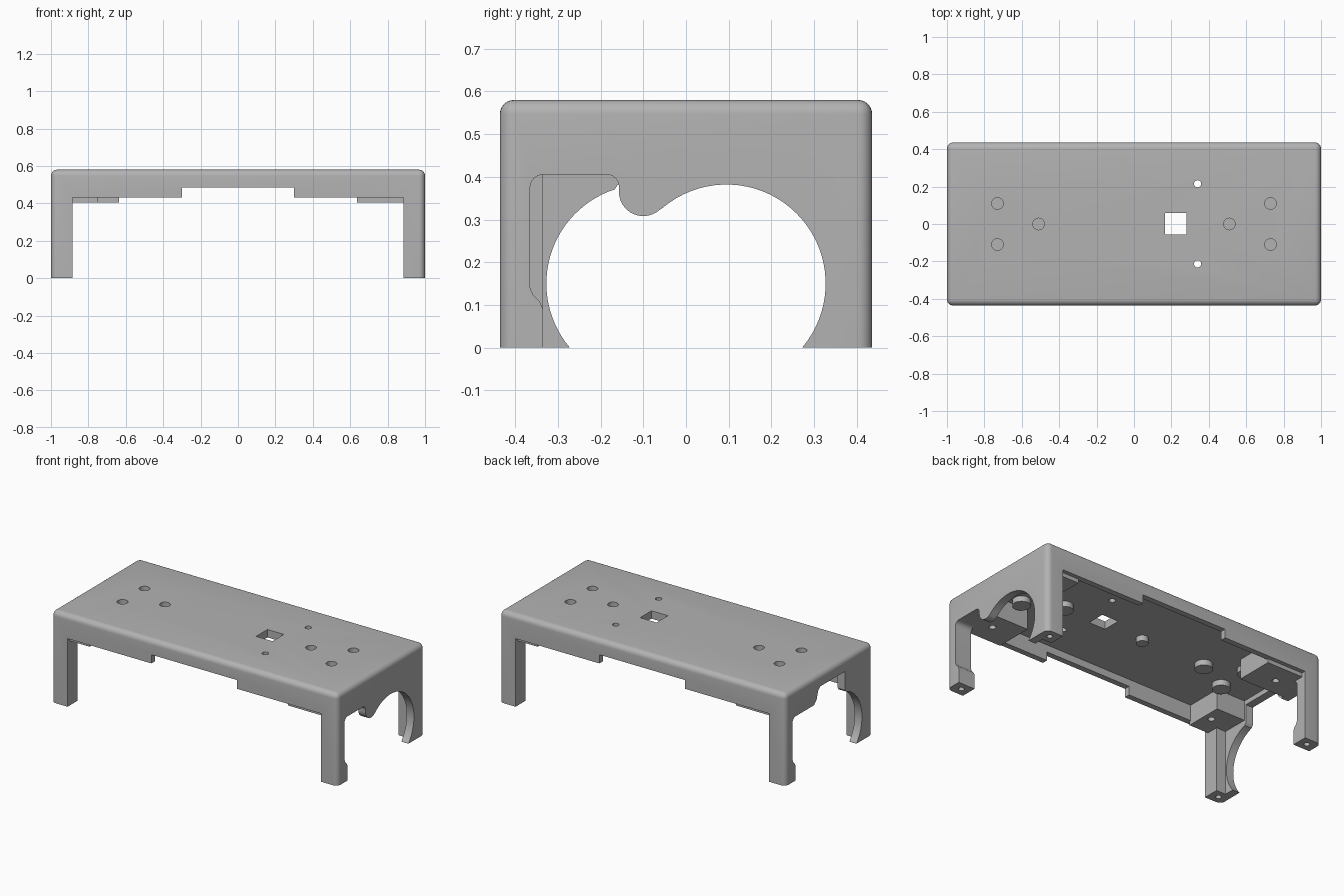
import bpy, bmesh, math
from mathutils import Matrix

cube = bpy.data.objects.get("Cube")
if cube:
    bpy.data.objects.remove(cube)

grey = bpy.data.materials.new("mid_grey")
grey.use_nodes = True
grey.diffuse_color = (0.45, 0.45, 0.45, 1)
grey.node_tree.nodes["Principled BSDF"].inputs["Base Color"].default_value = (0.45, 0.45, 0.45, 1)


def make(name, bm):
    bmesh.ops.recalc_face_normals(bm, faces=bm.faces)
    mesh = bpy.data.meshes.new(name)
    bm.to_mesh(mesh)
    bm.free()
    mesh.materials.append(grey)
    ob = bpy.data.objects.new(name, mesh)
    bpy.context.collection.objects.link(ob)
    return ob


def box(name, x, y, z):
    bm = bmesh.new()
    size = [b - a for a, b in (x, y, z)]
    mid = [(a + b) / 2 for a, b in (x, y, z)]
    bmesh.ops.create_cube(bm, size=1, matrix=Matrix.Translation(mid) @ Matrix.Diagonal((*size, 1)))
    return make(name, bm)


def cylinder(name, x, y, z, r):
    bm = bmesh.new()
    bmesh.ops.create_cone(bm, cap_ends=True, segments=32, radius1=r, radius2=r, depth=z[1] - z[0],
                          matrix=Matrix.Translation((x, y, sum(z) / 2)))
    return make(name, bm)


def arc(cy, cz, r, a0, a1, n):
    angles = [math.radians(a0 + (a1 - a0) * i / n) for i in range(n + 1)]
    return [(cy + r * math.cos(a), cz + r * math.sin(a)) for a in angles]


def end_cutter(profile, side):
    # Extrude a side profile through one end wall; the left end is turned half round
    bm = bmesh.new()
    face = bm.faces.new([bm.verts.new((side * 0.88, side * y, z)) for y, z in profile])
    ext = bmesh.ops.extrude_face_region(bm, geom=[face])
    for v in ext["geom"]:
        if isinstance(v, bmesh.types.BMVert):
            v.co.x = side * 1.1
    return make("end_cutter", bm)


def boolean(ob, tool, operation="DIFFERENCE"):
    mod = ob.modifiers.new("cut", "BOOLEAN")
    mod.operation = operation
    mod.solver = "EXACT"
    mod.object = tool
    bpy.context.view_layer.objects.active = ob
    bpy.ops.object.modifier_apply(modifier=mod.name)
    bpy.data.objects.remove(tool)


# Outer shell with rounded top and corners
cover = box("cover_shell", (-1, 1), (-0.436, 0.436), (0, 0.58))
bm = bmesh.new()
bm.from_mesh(cover.data)
edges = [e for e in bm.edges if max(v.co.z for v in e.verts) > 0.1]
bmesh.ops.bevel(bm, geom=edges, offset=0.033, segments=6, profile=0.5, affect="EDGES")
bm.to_mesh(cover.data)
bm.free()

# Hollow interior, leaving a solid post in each corner
boolean(cover, box("cavity", (-0.885, 0.885), (-0.40, 0.40), (-0.1, 0.53)))
boolean(cover, box("cavity", (-0.95, 0.95), (-0.335, 0.335), (-0.1, 0.53)))

# Long-side skirts with a raised centre
boolean(cover, box("skirt_cut", (-0.885, 0.885), (-0.6, 0.6), (-0.1, 0.43)))
boolean(cover, box("skirt_notch", (-0.3, 0.3), (-0.6, 0.6), (-0.1, 0.485)))

# End openings: a large round arch beside a rounded slot
slot = (arc(-0.335, 0.375, 0.03, 90, 180, 6)
        + [(-0.365, 0.14), (-0.357, 0.122), (-0.342, 0.108), (-0.335, 0.09), (-0.335, -0.1)])
foot = [(0.272, -0.1)]
right = (foot + arc(0.095, 0.15, 0.232, -40, 130, 36) + arc(-0.1, 0.365, 0.057, -50, -180, 16)
         + arc(-0.185, 0.377, 0.028, 0, 90, 6) + slot)
left = (foot + arc(0.095, 0.15, 0.232, -40, 72, 28) + [(0.157, 0.385), (0.157, 0.5), (-0.09, 0.5)]
        + [(-0.11, 0.48), (-0.125, 0.43), (-0.15, 0.405)] + slot)
boolean(cover, end_cutter(right, 1))
boolean(cover, end_cutter(left, -1))

# Holes through the top
boolean(cover, box("window", (0.165, 0.28), (-0.056, 0.058), (0.4, 0.7)))
for y in (-0.213, 0.215):
    boolean(cover, cylinder("pin_hole", 0.34, y, (0.4, 0.7), 0.019))

# Blind round pits on top, each with a boss beneath
for s in (-1, 1):
    for x, y in ((0.73, 0.11), (0.73, -0.11), (0.51, 0)):
        boolean(cover, cylinder("boss", s * x, y, (0.495, 0.55), 0.052), "UNION")
        boolean(cover, cylinder("pit", s * x, y, (0.515, 0.7), 0.031))
    # Screw holes in the feet
    for t in (-1, 1):
        boolean(cover, cylinder("foot_hole", s * 0.94, t * 0.385, (-0.1, 0.06), 0.017))
boolean(cover, cylinder("centre_boss", -0.06, 0, (0.495, 0.55), 0.035), "UNION")

# Mounting shelves inside each end, with thin walls up to the top
for s, side in ((1, "left"), (-1, "right")):
    for part, x0, y0, y1, hole in (("wide", 0.635, -0.41, -0.17, -0.28), ("narrow", 0.75, 0.17, 0.41, 0.28)):
        def span(a, b):
            return tuple(sorted((s * a, s * b)))
        shelf = box(f"{side}_{part}_shelf", span(x0, 0.96), span(y0, y1), (0.405, 0.43))
        boolean(shelf, cylinder("shelf_hole", s * 0.80, s * hole, (0.3, 0.6), 0.02))
        inner = y1 if y0 < 0 else y0 + 0.025
        box(f"{side}_{part}_end_wall", span(x0, x0 + 0.025), span(y0, y1), (0.43, 0.535))
        box(f"{side}_{part}_side_wall", span(x0, 0.96), span(inner - 0.025, inner), (0.43, 0.535))

# Smooth the rounded edges, keep the rest crisp
bpy.ops.object.select_all(action="DESELECT")
cover.select_set(True)
bpy.context.view_layer.objects.active = cover
bpy.ops.object.shade_smooth_by_angle(angle=math.radians(30))
